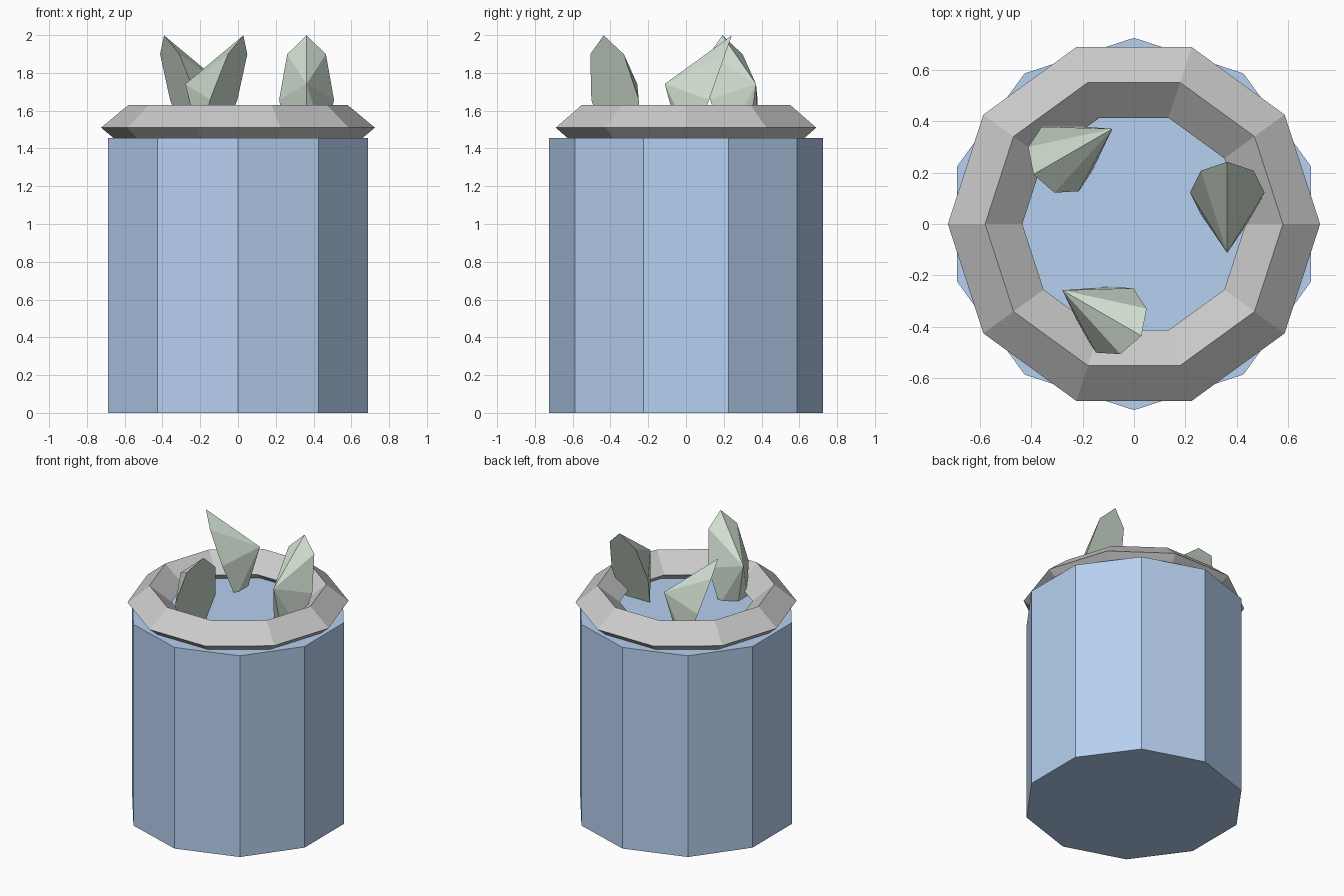
import bpy
from math import radians
from mathutils import Matrix

if "Cube" in bpy.data.objects:
    bpy.data.objects.remove(bpy.data.objects["Cube"])


def paint(obj, name, rgb):
    mat = bpy.data.materials.get(name) or bpy.data.materials.new(name)
    mat.diffuse_color = (*rgb, 1)
    mat.use_nodes = True
    mat.node_tree.nodes["Principled BSDF"].inputs["Base Color"].default_value = mat.diffuse_color
    obj.data.materials.append(mat)


# Ten-sided blue drum
DRUM_H = 1.455
bpy.ops.mesh.primitive_cylinder_add(vertices=10, radius=0.725, depth=DRUM_H,
                                    location=(0, 0, DRUM_H / 2))
drum = bpy.context.object
drum.name = "drum_body"
paint(drum, "blue", (0.47, 0.63, 0.87))

# Grey rim: squashed torus with a diamond section, half sunk into the drum
bpy.ops.mesh.primitive_torus_add(major_segments=10, minor_segments=4,
                                 major_radius=0.58, minor_radius=0.145,
                                 location=(0, 0, 1.51))
rim = bpy.context.object
rim.name = "rim"
rim.scale.z = 0.83

# Spikes: tilted, flattened octagonal cones repeated three times around z.
# Matrix columns: base half-width, base half-height, axis to the tip, centre.
spike_shape = Matrix(((0.145, 0.0, 0.0, 0.363),
                      (0.0, 0.12, -0.235, 0.005),
                      (0.0, 0.34, 0.083, 1.70),
                      (0, 0, 0, 1)))
for i in range(3):
    bpy.ops.mesh.primitive_cone_add(vertices=8, radius1=1, radius2=0, depth=1)
    spike = bpy.context.object
    spike.name = f"spike_{i + 1}"
    spike.data.transform(Matrix.Rotation(radians(120 * i), 4, 'Z') @ spike_shape)
    paint(spike, "sage_green", (0.64, 0.74, 0.64))
